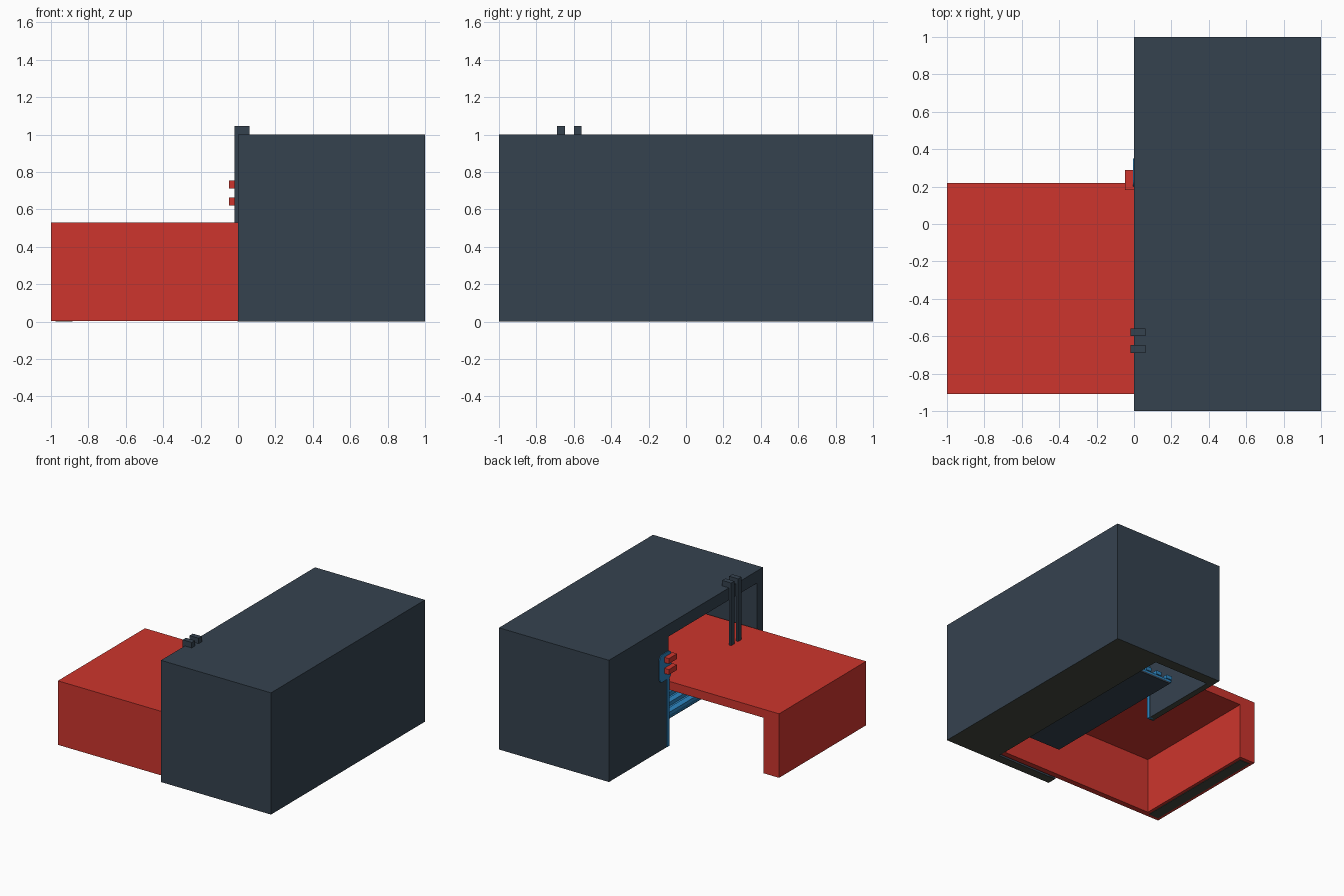
import bpy, bmesh, math

if "Cube" in bpy.data.objects:
    bpy.data.objects.remove(bpy.data.objects["Cube"])


def material(name, hex_code):
    m = bpy.data.materials.new(name)
    srgb = [int(hex_code[i:i + 2], 16) / 255 for i in (0, 2, 4)]
    m.diffuse_color = [((c + 0.055) / 1.055) ** 2.4 for c in srgb] + [1]
    m.use_nodes = True
    m.node_tree.nodes["Principled BSDF"].inputs["Base Color"].default_value = m.diffuse_color
    return m


SLATE = material("dark slate", "35424F")
RED = material("red", "CD352D")
BLUE = material("blue", "2E86C1")
BLACK = material("rubber black", "444840")


def box(name, x, y, z, mat):
    """Axis-aligned box from (min, max) pairs."""
    bm = bmesh.new()
    bmesh.ops.create_cube(bm, size=1)
    for v in bm.verts:
        v.co = [r[0] if c < 0 else r[1] for c, r in zip(v.co, (x, y, z))]
    me = bpy.data.meshes.new(name)
    bm.to_mesh(me)
    bm.free()
    ob = bpy.data.objects.new(name, me)
    bpy.context.collection.objects.link(ob)
    me.materials.append(mat)
    return ob


def cut(ob, x, y, z):
    """Subtract a box from an object."""
    cutter = box("cutter", x, y, z, ob.data.materials[0])
    cutter.hide_render = True
    mod = ob.modifiers.new("cut", "BOOLEAN")
    mod.operation, mod.solver, mod.object = "DIFFERENCE", "EXACT", cutter
    bpy.context.view_layer.objects.active = ob
    bpy.ops.object.modifier_apply(modifier=mod.name)
    bpy.data.objects.remove(cutter)


# Housing: hollow front half, open underneath, with a doorway on the left
housing = box("housing", (0, 1), (-1, 1), (0, 1), SLATE)
cut(housing, (0.05, 0.55), (-0.925, 0.91), (-0.1, 0.93))
cut(housing, (-0.1, 0.1), (-0.92, 0.225), (-0.1, 0.9))
housing.data.materials.append(BLACK)
for p in housing.data.polygons:
    if p.normal.z < -0.9 and p.center.z < 0.01:
        p.material_index = 1

# Sliding tray: top, thick left end and thin front wall, open at the back
tray = box("tray", (-1, 0.545), (-0.91, 0.22), (0.004, 0.53), RED)
cut(tray, (-0.86, 0.7), (-0.863, 0.4), (-0.1, 0.46))
box("tray_foot_pad", (-0.975, -0.885), (-0.88, 0.19), (0, 0.004), BLACK)

# Slatted shelf inside the housing
box("shelf_base", (0.15, 0.55), (-0.7, 0.6), (0.1, 0.115), SLATE)
box("shelf_board", (0.135, 0.55), (-0.71, 0.6), (0.115, 0.13), BLUE)
for i in range(4):
    x = 0.14 + 0.1 * i
    box(f"shelf_slat_{i + 1}", (x, x + 0.05), (-0.71, 0.61), (0.13, 0.16), BLUE)

# Hanging hooks over the housing edge
for i, y in enumerate((-0.69, -0.6)):
    hook = box(f"hanging_hook_{i + 1}", (-0.02, 0.062), (y, y + 0.042), (0.53, 1.045), SLATE)
    cut(hook, (0, 0.2), (y - 0.1, y + 0.1), (0.4, 1.0))

# Latch: blue jamb strip with a rounded plate, and two red catches
box("latch_strip", (-0.003, 0.055), (0.22, 0.25), (0.0, 0.6), BLUE)
plate = box("latch_plate", (-0.006, 0.0), (0.2, 0.35), (0.56, 0.785), BLUE)
bm = bmesh.new()
bm.from_mesh(plate.data)
edges = [e for e in bm.edges if abs(e.verts[0].co.x - e.verts[1].co.x) > 0.001]
bmesh.ops.bevel(bm, geom=edges, offset=0.035, segments=4, profile=0.5, affect="EDGES")
bm.to_mesh(plate.data)
bm.free()
for i, z in enumerate((0.622, 0.712)):
    box(f"latch_catch_{i + 1}", (-0.047, 0.0), (0.183, 0.29), (z, z + 0.043), RED)
